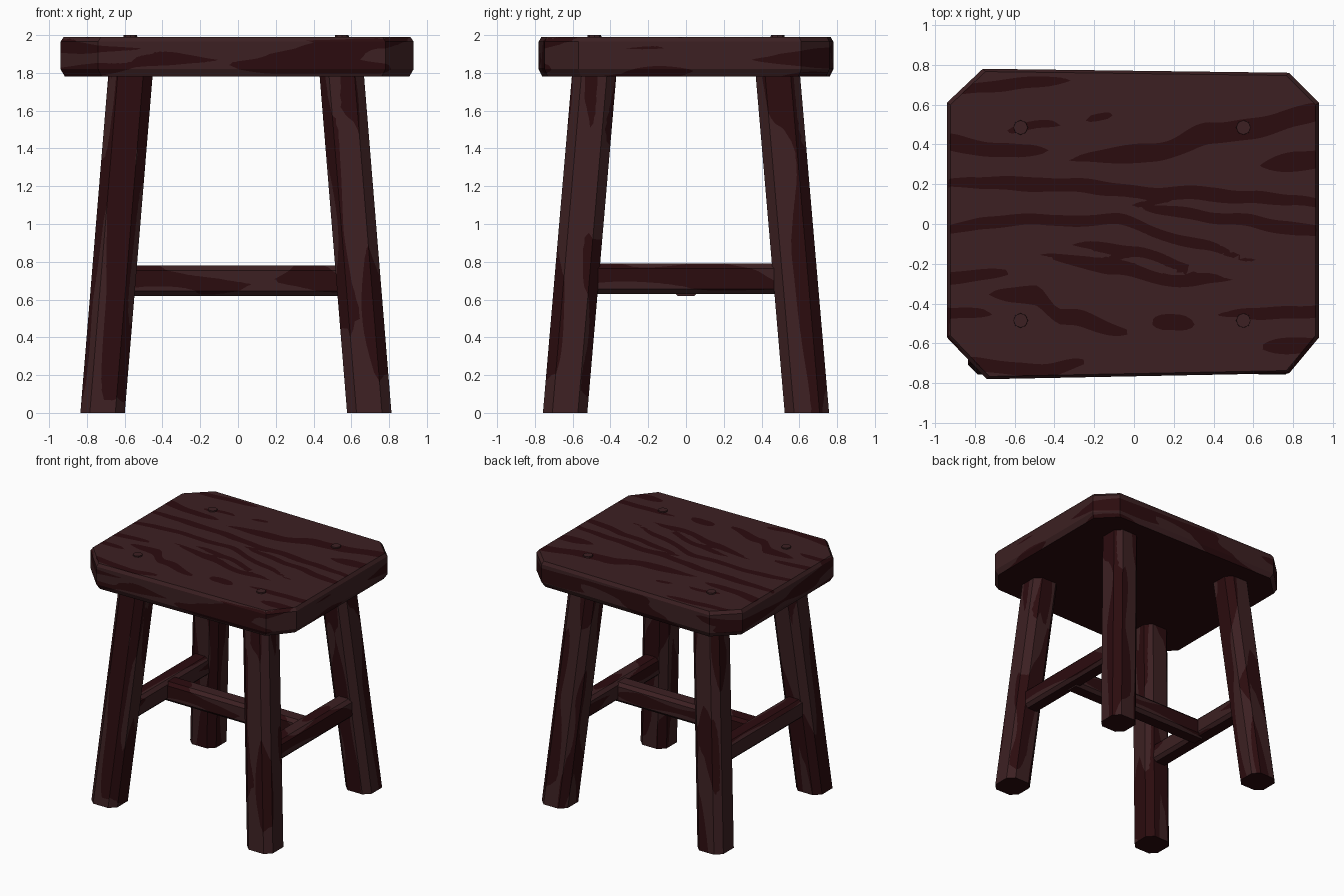
import bpy, bmesh
from mathutils import Vector, noise

if "Cube" in bpy.data.objects:
    bpy.data.objects.remove(bpy.data.objects["Cube"], do_unlink=True)


def material(name, rgb):
    mat = bpy.data.materials.new(name)
    mat.use_nodes = True
    mat.diffuse_color = (*rgb, 1)
    mat.node_tree.nodes["Principled BSDF"].inputs["Base Color"].default_value = (*rgb, 1)
    return mat


WOOD = material("brown wood", (0.045, 0.0145, 0.016))
GRAIN = material("dark grain", (0.024, 0.0035, 0.0045))


def loft(rings):
    """Closed solid through rings with equal point counts."""
    bm = bmesh.new()
    loops = [[bm.verts.new(p) for p in ring] for ring in rings]
    n = len(loops[0])
    for a, b in zip(loops, loops[1:]):
        for i in range(n):
            j = (i + 1) % n
            bm.faces.new((a[i], a[j], b[j], b[i]))
    bm.faces.new(loops[0][::-1])
    bm.faces.new(loops[-1])
    bmesh.ops.recalc_face_normals(bm, faces=bm.faces[:])
    return bm


def grid_cut(bm, steps):
    """Slice the solid into a grid fine enough to carry the grain."""
    for axis, step in enumerate(steps):
        values = [v.co[axis] for v in bm.verts]
        lo, hi = min(values), max(values)
        normal = Vector([float(k == axis) for k in range(3)])
        for k in range(1, int((hi - lo) / step)):
            bmesh.ops.bisect_plane(bm, geom=bm.verts[:] + bm.edges[:] + bm.faces[:],
                                   plane_co=normal * (lo + k * step), plane_no=normal, dist=1e-5)


def cut_grain(bm, field, steps):
    """Cut faces along the outline where field is zero; the positive side is grain."""
    grid_cut(bm, steps)
    bmesh.ops.triangulate(bm, faces=bm.faces[:])
    value = {v: field(v.co) for v in bm.verts}
    crossing = [e for e in bm.edges if value[e.verts[0]] * value[e.verts[1]] < 0]
    new = []
    for e in crossing:
        a, b = e.verts
        fac = value[a] / (value[a] - value[b])
        new.append(bmesh.utils.edge_split(e, a, min(max(fac, 0.02), 0.98))[1])
    bmesh.ops.connect_verts(bm, verts=new)
    bm.normal_update()
    for f in bm.faces:
        known = [value[v] for v in f.verts if v in value]
        f.material_index = int(sum(known) > 0 or f.normal.z < -0.9)


def finish(bm, name):
    mesh = bpy.data.meshes.new(name)
    bm.to_mesh(mesh)
    bm.free()
    mesh.materials.append(WOOD)
    mesh.materials.append(GRAIN)
    obj = bpy.data.objects.new(name, mesh)
    bpy.context.collection.objects.link(obj)
    return obj


def chamfered(w, h, c):
    """Rectangle with cut corners, counter-clockwise."""
    w, h = w / 2, h / 2
    return [(w, c - h), (w, h - c), (w - c, h), (c - w, h),
            (-w, h - c), (-w, c - h), (c - w, -h), (w - c, -h)]


def noise_field(freq, seed, level):
    offset = Vector((seed * 7.3, seed * 3.1, seed * 5.7))
    return lambda p: noise.noise(Vector([a * b for a, b in zip(p, freq)]) + offset) - level


# Seat: slightly irregular slab with cut corners and bevelled rims
outline = [(0.93, -0.57), (0.93, 0.61), (0.78, 0.76), (-0.76, 0.78),
           (-0.94, 0.61), (-0.94, -0.57), (-0.74, -0.78), (0.78, -0.75)]
levels = [(1.78, 0.975), (1.82, 1), (1.965, 1), (1.99, 0.982)]
seat = loft([[(x * s, y * s, z) for x, y in outline] for z, s in levels])

# Grain streaks on the seat top: half width, then centre line points
streaks = [
    (.04, (-1.1, .43), (-.7, .38), (-.42, .36)),
    (.02, (-.65, .47), (-.35, .51)),
    (.02, (-.25, .53), (-.1, .55)),
    (.05, (-.35, .33), (.1, .36), (.4, .46), (1.2, .61)),
    (.05, (.63, .29), (1.2, .37)),
    (.035, (-1.2, .22), (-.5, .2), (.3, .15), (1.2, .09)),
    (.03, (-1.2, -.07), (-.6, .02), (-.1, .02), (.35, -.11), (.68, -.2)),
    (.03, (-.05, .1), (.4, .03), (1.2, -.07)),
    (.035, (-.48, -.16), (-.1, -.21), (.15, -.28), (.5, -.28)),
    (.025, (-.32, -.1), (0, -.14), (.32, -.22)),
    (.03, (-1.2, -.3), (-.6, -.24)),
    (.045, (-.74, -.35), (-.5, -.36), (-.35, -.47), (0, -.55)),
    (.03, (-1.2, -.47), (-.7, -.44)),
    (.04, (.08, -.49), (.31, -.5)),
    (.03, (.4, -.46), (1.2, -.43)),
    (.035, (-1, -.68), (-.5, -.74), (-.22, -.69)),
    (.04, (.63, -.62), (1, -.61)),
    (.03, (-1, .67), (-.3, .73)),
]


def streak_value(x, y, width, *pts):
    u = (x - pts[0][0]) / (pts[-1][0] - pts[0][0])
    for (xa, ya), (xb, yb) in zip(pts, pts[1:]):
        if x <= xb:
            break
    t = min(max((x - xa) / (xb - xa), 0), 1)
    t = t * t * (3 - 2 * t) if len(pts) > 2 else t
    return width * (1 - (2 * u - 1) ** 4) - abs(y - ya - t * (yb - ya))


side_grain = noise_field((2, 2, 14), 2, 0.03)


def seat_grain(p):
    if p.z < 1.98:
        return side_grain(p)
    y = p.y + 0.02 * noise.noise(Vector((p.x * 5, p.y * 6, 0)))
    return max(streak_value(p.x, y, *s) for s in streaks)


cut_grain(seat, seat_grain, (0.03, 0.025, 0.03))
finish(seat, "seat")

# Splayed legs with chamfered corners, and the round tenon ends above them
for side, foot_x, top_x in (("right", -0.717, -0.57), ("left", 0.695, 0.55)):
    for end, sign in (("front", -1), ("back", 1)):
        profile = chamfered(0.235, 0.235, 0.05)
        leg = loft([[(x, y, z) for x, y in profile] for z in (0, 1.8)])
        seed = foot_x * 10 + sign * 3
        cut_grain(leg, noise_field((9, 9, 1.6), seed, 0.02), (0.04, 0.04, 0.06))
        for v in leg.verts:
            t = v.co.z / 1.78
            v.co.x += foot_x + t * (top_x - foot_x)
            v.co.y += sign * (0.64 - t * 0.153)
        finish(leg, f"{end}_{side}_leg")

        tenon = bmesh.new()
        bmesh.ops.create_cone(tenon, cap_ends=True, segments=8, radius1=0.04,
                              radius2=0.036, depth=0.05)
        bmesh.ops.translate(tenon, verts=tenon.verts, vec=(top_x, sign * 0.485, 1.975))
        finish(tenon, f"{end}_{side}_tenon")


# Stretchers: one between each side pair of legs, one joining them
def stretcher(name, along_x, half, x, z, seed):
    profile = chamfered(0.14, 0.16, 0.025)
    if along_x:
        rings = [[(e, w, h) for w, h in profile] for e in (-half, half)]
        freq, steps = (1.8, 9, 9), (0.05, 0.03, 0.03)
    else:
        rings = [[(w, e, h) for w, h in profile] for e in (-half, half)]
        freq, steps = (9, 1.8, 9), (0.03, 0.05, 0.03)
    bar = loft(rings)
    cut_grain(bar, noise_field(freq, seed, 0.04), steps)
    bmesh.ops.translate(bar, verts=bar.verts, vec=(x, 0, z))
    finish(bar, name)


stretcher("right_stretcher", False, 0.58, -0.66, 0.71, 4)
stretcher("left_stretcher", False, 0.58, 0.64, 0.71, 6)
stretcher("middle_stretcher", True, 0.64, -0.01, 0.70, 8)
